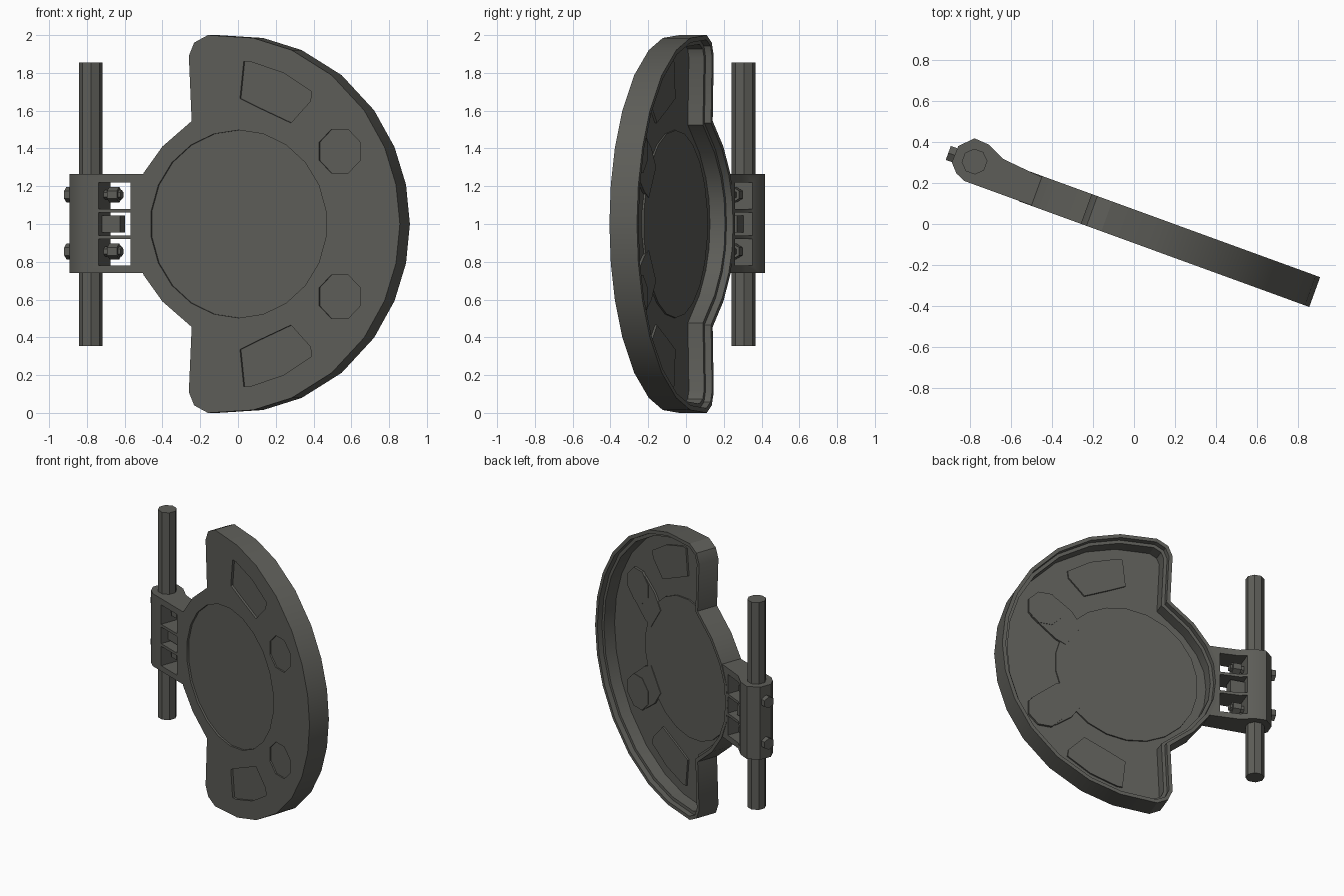
import bpy, bmesh, math
from mathutils import Vector

if "Cube" in bpy.data.objects:
    bpy.data.objects.remove(bpy.data.objects["Cube"])

TILT = math.radians(20)
C, S = math.cos(TILT), math.sin(TILT)
FRONT, BACK = -0.088, 0.067      # shell depth in the tilted frame

mat = bpy.data.materials.new("dark_grey")
mat.diffuse_color = (0.11, 0.11, 0.098, 1)
mat.use_nodes = True
mat.node_tree.nodes["Principled BSDF"].inputs["Base Color"].default_value = mat.diffuse_color


def place(u, v, z):
    """Tilted frame (u along the plate, v towards the back) to world."""
    return Vector((u * C + v * S, -u * S + v * C, z))


def prism(name, ring_a, ring_b):
    """Closed solid between two matching rings of (u, v, z) points."""
    bm = bmesh.new()
    a = [bm.verts.new(place(*p)) for p in ring_a]
    b = [bm.verts.new(place(*p)) for p in ring_b]
    bm.faces.new(a)
    bm.faces.new(b[::-1])
    for i in range(len(a)):
        j = (i + 1) % len(a)
        bm.faces.new((a[j], a[i], b[i], b[j]))
    bmesh.ops.recalc_face_normals(bm, faces=bm.faces)
    me = bpy.data.meshes.new(name)
    bm.to_mesh(me)
    bm.free()
    me.materials.append(mat)
    ob = bpy.data.objects.new(name, me)
    bpy.context.collection.objects.link(ob)
    return ob


def plate(name, pts, v0, v1):
    return prism(name, [(u, v0, z) for u, z in pts], [(u, v1, z) for u, z in pts])


def upright(name, pts, z0, z1):
    return prism(name, [(u, v, z0) for u, v in pts], [(u, v, z1) for u, v in pts])


def circle(cu, cz, r, n):
    return [(cu + r * math.cos(2 * math.pi * (i + .5) / n),
             cz + r * math.sin(2 * math.pi * (i + .5) / n)) for i in range(n)]


def flip(pts):
    return [(u, 2 - z) for u, z in reversed(pts)]


def inset(pts, d):
    """Mitred inward offset of a counter-clockwise outline."""
    out = []
    for i, p in enumerate(pts):
        a, b, c = Vector(pts[i - 1]), Vector(p), Vector(pts[(i + 1) % len(pts)])
        e, f = (b - a).normalized(), (c - b).normalized()
        n1, n2 = Vector((-e.y, e.x)), Vector((-f.y, f.x))
        out.append(tuple(b + (n1 + n2) * (d / (1 + n1.dot(n2)))))
    return out


def boolean(ob, other, op):
    m = ob.modifiers.new(op.lower(), 'BOOLEAN')
    m.operation, m.object, m.solver = op, other, 'EXACT'
    other.hide_render = True
    bpy.context.view_layer.objects.active = ob
    bpy.ops.object.modifier_apply(modifier=m.name)
    bpy.data.objects.remove(other)


# Outline: large half disc with a smaller ring bulging out on the left
upper = [(-.056 + math.cos(math.radians(a)), 1 + math.sin(math.radians(a)))
         for a in (12, 24, 37, 52, 67, 80)]
upper += [(-.138, 2), (-.215, 1.96), (-.245, 1.89), (-.229, 1.545),
          (-.394, 1.41), (-.5, 1.27), (-.555, 1.14)]
outline = [(.944, 1)] + upper + [(-.57, 1)] + flip(upper)
window = [(.043, 1.665), (.16, 1.61), (.33, 1.535), (.44, 1.65),
          (.447, 1.7), (.287, 1.80), (.10, 1.86), (.064, 1.86)]
knob = circle(.605, 1.385, .125, 8)
lens = circle(.035, 1, .497, 22)

# Shell with hinge arm
shell = plate("shell", outline, FRONT, BACK)
arm = upright("arm", [(-.47, .06), (-.56, .066), (-.71, .08), (-.80, .122), (-.877, .127),
                      (-.938, .063), (-.94, -.022), (-.9, -.065), (-.852, -.086),
                      (-.47, -.086)], .74, 1.265)
boolean(shell, arm, 'UNION')

# Hollow back with a stepped lip, then front openings
boolean(shell, plate("cut", inset(outline, .025), .03, .3), 'DIFFERENCE')
boolean(shell, plate("cut", inset(outline, .048), -.055, .3), 'DIFFERENCE')
for pts in (lens, window, flip(window), knob, flip(knob)):
    boolean(shell, plate("cut", pts, -.3, .0), 'DIFFERENCE')

# Openings in the arm
for z0, z1 in ((.78, .92), (.94, 1.06), (1.08, 1.22)):
    boolean(shell, plate("cut", [(-.755, z0), (-.575, z0), (-.575, z1), (-.755, z1)],
                         -.3, .3), 'DIFFERENCE')
parts = [shell]

# Lens and small inset panels
parts.append(plate("main_lens", lens, -.074, -.045))
link = [(.42, 1.40), (.35, 1.30), (.46, 1.14), (.53, 1.17), (.70, 1.31), (.53, 1.48)]
for side, f in (("upper", lambda p: p), ("lower", flip)):
    parts.append(plate(side + "_panel", f(window), -.072, -.043))
    parts.append(plate(side + "_round_lens", f(knob), -.078, -.038))
    parts.append(plate(side + "_lens_link", f(link), -.056, -.041))

# Hinge rod, centre tooth and clamp bolts
parts.append(upright("hinge_rod", circle(-.837, .02, .063, 8), .355, 1.855))
parts.append(plate("centre_tooth", [(-.77, .955), (-.655, .955), (-.655, 1.045), (-.77, 1.045)],
                   -.03, .05))
for side, z in (("upper", 1.155), ("lower", .855)):
    for label, r, u0, u1 in (("bolt", .026, -.95, -.66), ("nut", .042, -.73, -.675),
                             ("bolt_head", .042, -.972, -.93)):
        ring = circle(.016, z, r, 6)
        parts.append(prism(side + "_" + label, [(u0, v, w) for v, w in ring],
                           [(u1, v, w) for v, w in ring]))

# Soft shading on shallow facets, crisp corners elsewhere
bpy.ops.object.select_all(action='DESELECT')
for ob in parts:
    ob.select_set(True)
bpy.context.view_layer.objects.active = shell
bpy.ops.object.shade_smooth_by_angle(angle=math.radians(30))
